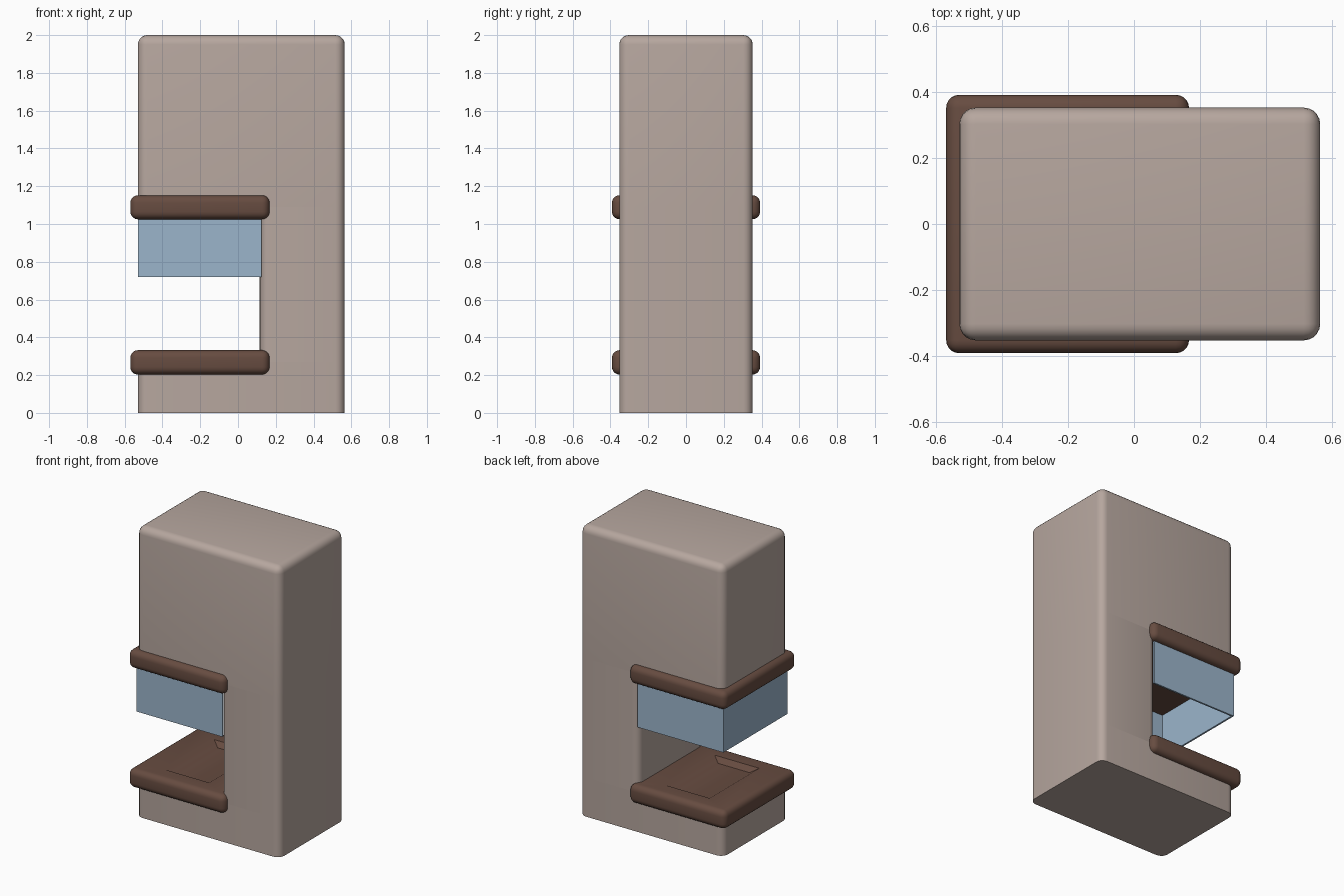
import bpy, bmesh, math
from mathutils import Vector

if "Cube" in bpy.data.objects:
    bpy.data.objects.remove(bpy.data.objects["Cube"])


def material(name, rgb):
    m = bpy.data.materials.new(name)
    m.diffuse_color = (*rgb, 1)
    m.use_nodes = True
    m.node_tree.nodes["Principled BSDF"].inputs["Base Color"].default_value = m.diffuse_color
    return m


BEIGE = material("warm_beige", (0.47, 0.385, 0.345))
BROWN = material("dark_brown", (0.135, 0.072, 0.052))
BLUE = material("pale_blue", (0.33, 0.46, 0.60))


def box(bm, lo, hi, radius=0.0, pick=None, segments=5):
    """Add a box between two corners and round the edges chosen by pick."""
    made = bmesh.ops.create_cube(bm, size=1)["verts"]
    for v in made:
        v.co = Vector([hi[i] if v.co[i] > 0 else lo[i] for i in range(3)])
    if radius:
        edges = {e for v in made for e in v.link_edges if pick is None or pick(e)}
        bmesh.ops.bevel(bm, geom=list(edges), offset=radius, segments=segments,
                        profile=0.5, affect='EDGES')


def finish(bm, name, mat):
    bmesh.ops.recalc_face_normals(bm, faces=bm.faces)
    me = bpy.data.meshes.new(name)
    bm.to_mesh(me)
    bm.free()
    ob = bpy.data.objects.new(name, me)
    bpy.context.collection.objects.link(ob)
    me.materials.append(mat)
    bpy.ops.object.select_all(action='DESELECT')
    bpy.context.view_layer.objects.active = ob
    ob.select_set(True)
    bpy.ops.object.shade_smooth_by_angle(angle=math.radians(35))
    return ob


def upright(e):
    return abs(e.verts[0].co.z - e.verts[1].co.z) > 0.01


def upright_or_top(e):
    return upright(e) or min(v.co.z for v in e.verts) > 1.99


L, R, Y, INNER = -0.53, 0.565, 0.353, 0.115

# C-shaped housing: base, column and head
for name, x0, z0, z1, pick in (("base", L, 0, 0.27, upright),
                               ("column", INNER, 0.27, 1.09, upright),
                               ("head", L, 1.09, 2.0, upright_or_top)):
    bm = bmesh.new()
    box(bm, (x0, -Y, z0), (R, Y, z1), 0.05, pick)
    finish(bm, name, BEIGE)

# Rounded trays above and below the opening
for name, z0, z1, dished in (("lower_tray", 0.203, 0.332, True),
                             ("upper_collar", 1.025, 1.152, False)):
    bm = bmesh.new()
    box(bm, (-0.57, -0.392, z0), (0.167, 0.392, z1), 0.04)
    if dished:
        # Shallow sloped recess in the top
        bm.normal_update()
        top = max(bm.faces, key=lambda f: f.calc_area() * f.normal.z)
        for hx, hy, z in ((0.17, 0.27, z1), (0.12, 0.235, z1 - 0.03)):
            bmesh.ops.inset_region(bm, faces=[top], thickness=0.02)
            for v in top.verts:
                v.co = (-0.2 + math.copysign(hx, v.co.x + 0.2),
                        math.copysign(hy, v.co.y), z)
    finish(bm, name, BROWN)

# Thin window panels on three sides, open underneath
T, G = 0.012, 0.35
for name, lo, hi in (("front_pane", (L, -G), (INNER + 0.01, -G + T)),
                     ("back_pane", (L, G - T), (INNER + 0.01, G)),
                     ("left_pane", (L, -G + T), (L + T, G - T))):
    bm = bmesh.new()
    box(bm, (*lo, 0.72), (*hi, 1.06))
    finish(bm, name, BLUE)
